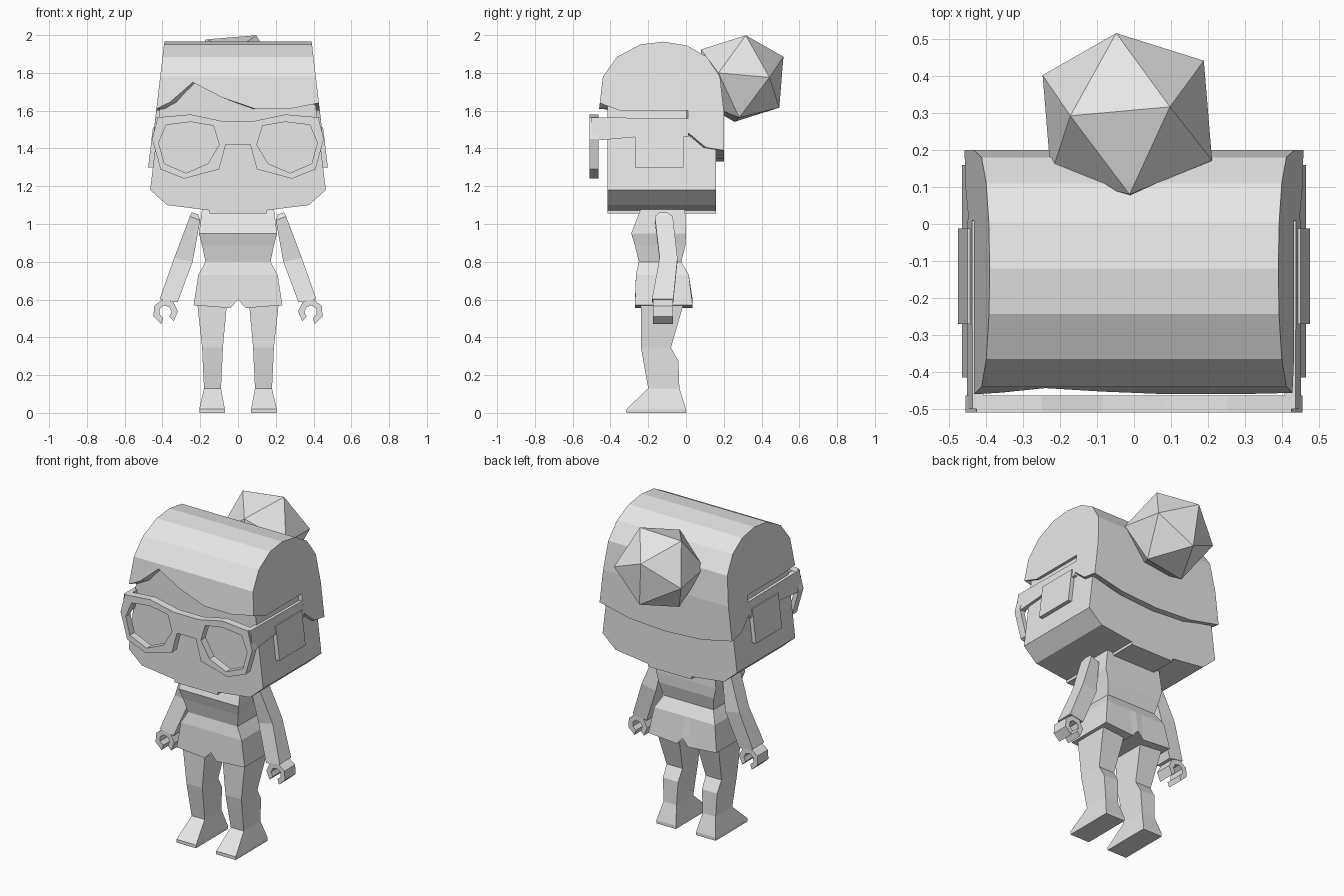
import bpy, bmesh, math
from mathutils import Vector

cube = bpy.data.objects.get("Cube")
if cube:
    bpy.data.objects.remove(cube, do_unlink=True)

grey = bpy.data.materials.new("light grey")
grey.use_nodes = True
grey.diffuse_color = (0.8, 0.8, 0.8, 1)
grey.node_tree.nodes["Principled BSDF"].inputs["Base Color"].default_value = (0.8, 0.8, 0.8, 1)


def finish(name, bm):
    bmesh.ops.recalc_face_normals(bm, faces=bm.faces)
    me = bpy.data.meshes.new(name)
    bm.to_mesh(me)
    bm.free()
    me.materials.append(grey)
    ob = bpy.data.objects.new(name, me)
    bpy.context.collection.objects.link(ob)
    return ob


def loft(name, rings, closed=False):
    """Skin a list of equal-length point rings; cap the ends or join them."""
    bm = bmesh.new()
    vs = [[bm.verts.new(p) for p in r] for r in rings]
    n = len(vs[0])
    pairs = list(zip(vs, vs[1:])) + ([(vs[-1], vs[0])] if closed else [])
    for a, b in pairs:
        for i in range(n):
            j = (i + 1) % n
            bm.faces.new((a[i], a[j], b[j], b[i]))
    if not closed:
        bm.faces.new(vs[0])
        bm.faces.new(vs[-1])
    return finish(name, bm)


def box_ring(x0, x1, y0, y1, z0, z1=None):
    """Rectangle whose height runs from z0 at x0 to z1 at x1."""
    z1 = z0 if z1 is None else z1
    return [(x0, y0, z0), (x1, y0, z1), (x1, y1, z1), (x0, y1, z0)]


def head_w(z):
    return 0.465 - 0.12 * (z - 1.18)


def hair_w(z):
    return 0.39 + 0.118 * (1.965 - z)


# Head: one front profile run straight back
half = [(0.15, 1.055), (0.15, 1.072), (0.375, 1.10), (0.465, 1.18), (head_w(1.77), 1.77)]
outline = half + [(-x, z) for x, z in reversed(half)]
loft("head", [[(x, y, z) for x, z in outline] for y in (-0.415, 0.16)])

# Hair cap: tapered barrel with a swept fringe and stepped sides
crown = [(-0.44, 1.78), (-0.365, 1.885), (-0.243, 1.95), (-0.12, 1.965),
         (0.005, 1.945), (0.11, 1.885), (0.18, 1.78), (0.2, 1.6)]
fringe = [(-hair_w(1.61), 1.61), (-0.36, 1.645), (-0.24, 1.75), (-0.085, 1.67),
          (0.09, 1.61), (0.275, 1.61), (hair_w(1.64), 1.64)]
side = [(-0.35, 1.6), (0.01, 1.6), (0.01, 1.485), (0.105, 1.405)]
nape = [(hair_w(1.39), 1.39), (0.25, 1.345), (0, 1.33), (-0.25, 1.345), (-hair_w(1.39), 1.39)]
bm = bmesh.new()
top_r = [bm.verts.new((hair_w(z), y, z)) for y, z in crown]
top_l = [bm.verts.new((-hair_w(z), y, z)) for y, z in crown]
front_v = [bm.verts.new((x, -0.44 - 0.02 * (1.78 - z) / 0.17, z)) for x, z in fringe]
side_r = [bm.verts.new((hair_w(z), y, z)) for y, z in side]
side_l = [bm.verts.new((-hair_w(z), y, z)) for y, z in side]
nape_v = [bm.verts.new((x, 0.2, z)) for x, z in nape]
for i in range(len(crown) - 1):
    bm.faces.new((top_r[i], top_r[i + 1], top_l[i + 1], top_l[i]))
bm.faces.new([top_r[0], top_l[0]] + front_v)
bm.faces.new([top_l[-1], top_r[-1]] + nape_v)
bm.faces.new(top_r + [nape_v[0]] + side_r[::-1] + [front_v[-1]])
bm.faces.new(top_l + [nape_v[-1]] + side_l[::-1] + [front_v[0]])
# Underside lip, tucked into the head
rim = front_v + side_r + nape_v + side_l[::-1]
lip = [bm.verts.new((v.co.x * 0.85, -0.13 + (v.co.y + 0.13) * 0.8, v.co.z)) for v in rim]
for i in range(len(rim)):
    j = (i + 1) % len(rim)
    bm.faces.new((rim[i], rim[j], lip[j], lip[i]))
finish("hair_cap", bm)

# Hair bun: a tilted icosahedron
centre = Vector((-0.018, 0.287, 1.77))
a, b = Vector((0.118, 0.03, 0.23)), Vector((-0.157, 0.005, 0.205))
ez = (a + b).normalized()
ex = (a - b)
ex = (ex - ez * ex.dot(ez)).normalized()
ey = ez.cross(ex)
phi = (1 + math.sqrt(5)) / 2
scale = 0.258 / math.sqrt(1 + phi * phi)
bm = bmesh.new()
for s in (-1, 1):
    for t in (-phi, phi):
        for p in ((s, 0, t), (0, t, s), (t, s, 0)):
            bm.verts.new(centre + (ex * p[0] + ey * p[1] + ez * p[2]) * scale)
bmesh.ops.convex_hull(bm, input=bm.verts)
finish("hair_bun", bm)

# Goggle bridge
loft("goggle_bridge", [[(-0.085, y, 1.545), (0.085, y, 1.545), (0.065, y, 1.42), (-0.065, y, 1.42)]
                       for y in (-0.51, -0.463)])

# Torso: stacked box sections (half width, front, back, height)
torso = [(0.19, -0.24, -0.005, 1.08), (0.207, -0.29, 0.0, 0.95), (0.19, -0.27, -0.003, 0.885),
         (0.172, -0.25, -0.025, 0.80), (0.21, -0.265, 0.015, 0.73)]
loft("torso", [box_ring(-w, w, y0, y1, z) for w, y0, y1, z in torso])

# Shorts with a small notch between the legs
hem = [(-0.235, 0.57), (-0.04, 0.555), (0, 0.6), (0.04, 0.555), (0.235, 0.57)]
waist = [(-0.21, 0.73), (-0.04, 0.73), (0, 0.73), (0.04, 0.73), (0.21, 0.73)]
loft("shorts", [[(x, y, z) for x, z in row] + [(x, y2, z) for x, z in reversed(row)]
                for row, y, y2 in ((waist, -0.265, 0.015), (hem, -0.27, 0.035))])

rim_out = [(0.455, 1.45), (0.425, 1.565), (0.25, 1.58), (0.085, 1.545),
           (0.065, 1.42), (0.10, 1.29), (0.285, 1.24), (0.41, 1.29)]
rim_in = [(0.42, 1.43), (0.38, 1.525), (0.25, 1.54), (0.13, 1.52),
          (0.10, 1.42), (0.16, 1.32), (0.275, 1.27), (0.39, 1.32)]
strap = [(-0.5, 1.565), (0.012, 1.558), (0.012, 1.46), (-0.27, 1.46), (-0.5, 1.44)]
pad = [(-0.27, 1.51), (-0.012, 1.51), (-0.012, 1.30), (-0.27, 1.30)]
leg = [(0.055, 0.22, -0.24, 0.0, 0.62), (0.08, 0.19, -0.238, -0.08, 0.345),
       (0.083, 0.187, -0.226, -0.04, 0.275), (0.09, 0.18, -0.2, -0.035, 0.13),
       (0.07, 0.205, -0.315, 0.0, 0.02), (0.07, 0.205, -0.315, 0.0, 0.0)]
arm = [(0.21, 0.245, -0.14, -0.1, 1.05, 1.062), (0.2, 0.255, -0.165, -0.07, 1.02, 1.04),
       (0.24, 0.338, -0.14, -0.045, 0.8, 0.82), (0.32, 0.415, -0.18, -0.067, 0.585, 0.602)]

for s, tag in ((1, "left"), (-1, "right")):
    # Goggle rim, strap and side pad
    loft(tag + "_goggle_rim", [[(s * x, y, z) for x, z in ring] for ring, y in
         ((rim_out, -0.51), (rim_in, -0.51), (rim_in, -0.463), (rim_out, -0.463))], closed=True)
    for name, shape, off in (("strap", strap, 0.018), ("side_pad", pad, 0.025)):
        loft(tag + "_" + name, [[(s * (head_w(z) + o), y, z) for y, z in shape]
                                for o in (-0.012, off)])
    # Leg with foot
    loft(tag + "_leg", [box_ring(s * x0, s * x1, y0, y1, z) for x0, x1, y0, y1, z in leg])
    # Arm
    loft(tag + "_arm", [box_ring(s * x0, s * x1, y0, y1, z0, z1) for x0, x1, y0, y1, z0, z1 in arm])
    # Gripping hand, open at the bottom
    rings = []
    for i in range(7):
        t = math.radians(-72 + i * 50)
        rings.append([(s * (0.385 + r * math.cos(t)), y, 0.535 + r * math.sin(t))
                      for r, y in ((0.034, -0.175), (0.067, -0.175), (0.067, -0.07), (0.034, -0.07))])
    loft(tag + "_hand", rings)
